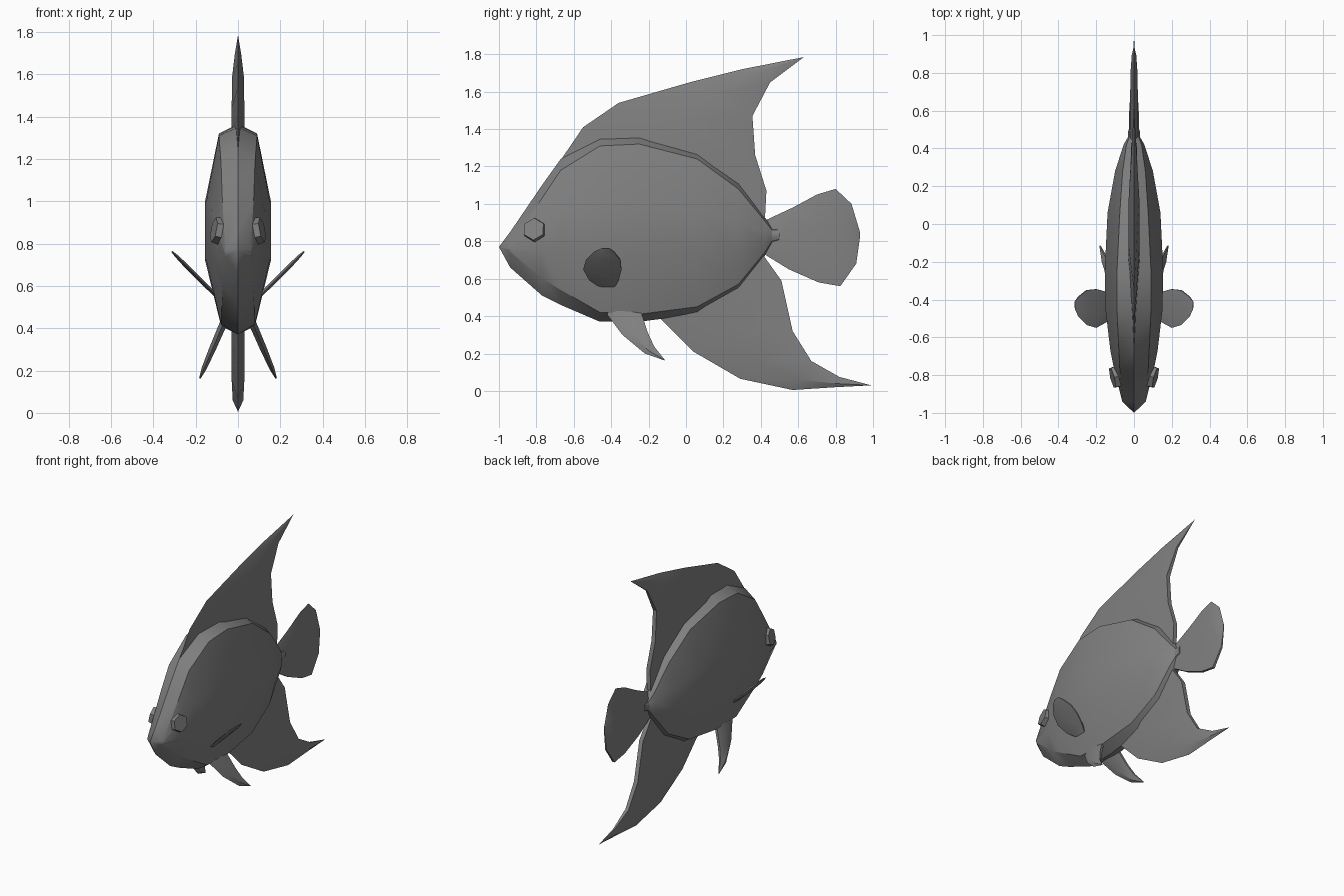
import bpy, bmesh, math
from mathutils import Vector

cube = bpy.data.objects.get("Cube")
if cube:
    bpy.data.objects.remove(cube)

grey = bpy.data.materials.new("plain grey")
grey.use_nodes = True
colour = (0.22, 0.22, 0.22, 1)
grey.diffuse_color = colour
grey.node_tree.nodes["Principled BSDF"].inputs["Base Color"].default_value = colour


def finish(name, bm, angle=25):
    bmesh.ops.remove_doubles(bm, verts=bm.verts, dist=0.0005)
    bmesh.ops.recalc_face_normals(bm, faces=bm.faces)
    mesh = bpy.data.meshes.new(name)
    bm.to_mesh(mesh)
    bm.free()
    mesh.materials.append(grey)
    mesh.shade_smooth()
    mesh.set_sharp_from_angle(angle=math.radians(angle))
    obj = bpy.data.objects.new(name, mesh)
    bpy.context.collection.objects.link(obj)
    return obj


def loft(name, rings):
    """Skin a list of equal-length closed rings and cap both ends."""
    bm = bmesh.new()
    loops = [[bm.verts.new(p) for p in ring] for ring in rings]
    count = len(loops[0])
    for a, b in zip(loops, loops[1:]):
        for i in range(count):
            j = (i + 1) % count
            bm.faces.new((a[i], a[j], b[j], b[i]))
    bm.faces.new(loops[0])
    bm.faces.new(loops[-1])
    return finish(name, bm)


def fin(name, rows, normal):
    """Rows of (leading point, trailing point, half thickness) from root to tip."""
    n = Vector(normal).normalized()
    rings = []
    for lead, trail, t in rows:
        a, b = Vector(lead), Vector(trail)
        mid = a.lerp(b, 0.35)
        rings.append([a, mid + n * t, b + n * t * 0.5, b - n * t * 0.5, mid - n * t])
    return loft(name, rings)


def centre_fin(name, rows):
    return fin(name, [((0, *a), (0, *b), t) for a, b, t in rows], (1, 0, 0))


# Body: y, top, shoulder z, shoulder width, side width, belly z, belly width, bottom
stations = [
    (-0.94, 0.85, 0.77, 0.06, 0.062, 0.74, 0.055, 0.66),
    (-0.77, 1.10, 1.03, 0.075, 0.105, 0.60, 0.07, 0.51),
    (-0.67, 1.24, 1.18, 0.08, 0.125, 0.54, 0.075, 0.46),
    (-0.46, 1.35, 1.31, 0.09, 0.15, 0.42, 0.08, 0.37),
    (-0.25, 1.365, 1.32, 0.09, 0.155, 0.41, 0.08, 0.37),
    (0.06, 1.275, 1.24, 0.075, 0.14, 0.45, 0.07, 0.41),
    (0.28, 1.12, 1.08, 0.06, 0.10, 0.57, 0.055, 0.54),
    (0.42, 0.93, 0.91, 0.04, 0.055, 0.74, 0.04, 0.72),
    (0.46, 0.875, 0.86, 0.025, 0.032, 0.80, 0.025, 0.785),
    (0.50, 0.87, 0.86, 0.022, 0.03, 0.81, 0.022, 0.80),
]
rings = [[(0, -1, 0.77)] * 10]
for y, top, sz, sw, w, bz, bw, bottom in stations:
    half = [(sw, sz), (w, sz + (bz - sz) * 0.35), (w, sz + (bz - sz) * 0.66), (bw, bz)]
    rings.append([(0, y, top)] + [(x, y, z) for x, z in half]
                 + [(0, y, bottom)] + [(-x, y, z) for x, z in reversed(half)])
loft("body", rings)

# Fins on the centre line
centre_fin("dorsal_fin", [
    ((-0.70, 1.19), (0.42, 0.88), 0.03), ((-0.55, 1.41), (0.43, 1.07), 0.03),
    ((-0.36, 1.54), (0.37, 1.26), 0.03), ((0.02, 1.65), (0.355, 1.47), 0.028),
    ((0.30, 1.72), (0.45, 1.65), 0.015), ((0.63, 1.785), (0.63, 1.785), 0)])
centre_fin("anal_fin", [
    ((-0.14, 0.39), (0.41, 0.73), 0.03), ((0.04, 0.21), (0.51, 0.59), 0.03),
    ((0.29, 0.065), (0.57, 0.32), 0.03), ((0.57, 0.005), (0.67, 0.16), 0.025),
    ((0.80, 0.02), (0.82, 0.075), 0.012), ((0.99, 0.03), (0.99, 0.03), 0)])
centre_fin("tail_fin", [
    ((0.42, 0.91), (0.42, 0.73), 0.022), ((0.57, 0.98), (0.55, 0.65), 0.022),
    ((0.70, 1.05), (0.71, 0.58), 0.02), ((0.80, 1.08), (0.825, 0.56), 0.018),
    ((0.885, 1.0), (0.91, 0.68), 0.012), ((0.93, 0.85), (0.93, 0.82), 0.003)])

# Paired fins and eyes
for side, s in (("left", 1), ("right", -1)):
    pectoral = [(0.11, -0.47, -0.38, 0.008), (0.145, -0.52, -0.36, 0.01),
                (0.20, -0.55, -0.345, 0.01), (0.25, -0.535, -0.35, 0.01),
                (0.295, -0.49, -0.385, 0.007), (0.313, -0.45, -0.41, 0.003)]
    fin(side + "_pectoral_fin",
        [((s * x, a, 0.45 + x), (s * x, b, 0.45 + x), t) for x, a, b, t in pectoral],
        (-s, 0, 1))

    pelvic = [(-0.43, 0.42, -0.24, 0.42, 0.018), (-0.34, 0.30, -0.205, 0.31, 0.016),
              (-0.22, 0.20, -0.17, 0.235, 0.012), (-0.115, 0.163, -0.115, 0.167, 0.004)]
    out = lambda z: s * (0.07 + (0.42 - z) * 0.43)
    fin(side + "_pelvic_fin",
        [((out(za), ya, za), (out(zb), yb, zb), t) for ya, za, yb, zb, t in pelvic],
        (s, 0, 0.43))

    bm = bmesh.new()
    bmesh.ops.create_cone(bm, cap_ends=True, segments=6, radius1=0.065,
                          radius2=0.06, depth=0.035)
    eye = finish(side + "_eye", bm)
    eye.location = (s * 0.098, -0.81, 0.862)
    facing = Vector((s, -0.25, 0.2))
    eye.rotation_euler = facing.to_track_quat("Z", "Y").to_euler()
